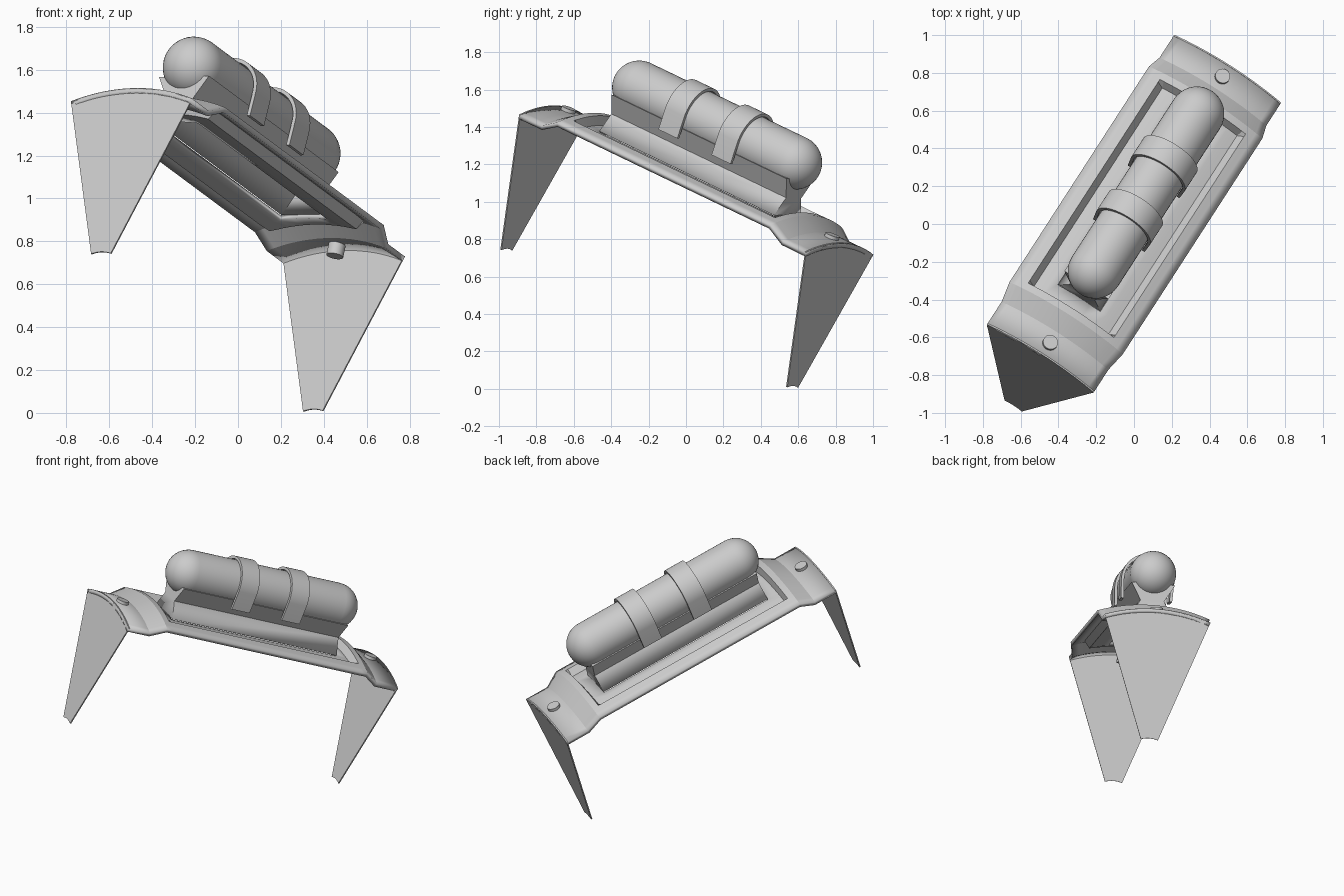
import bpy, bmesh, math
from math import sin, cos, pi, radians
from mathutils import Matrix

cube = bpy.data.objects.get("Cube")
if cube:
    bpy.data.objects.remove(cube, do_unlink=True)

grey = bpy.data.materials.new("light_grey")
grey.use_nodes = True
grey.diffuse_color = (0.6, 0.6, 0.6, 1)
grey.node_tree.nodes["Principled BSDF"].inputs["Base Color"].default_value = (0.6, 0.6, 0.6, 1)

# Parts are built along local y around the shell's axis, then tilted into place
POSE = (Matrix.Translation((-0.171, -0.245, 0.237)) @ Matrix.Rotation(radians(-32.9), 4, 'Z')
        @ Matrix.Rotation(radians(-21.96), 4, 'X') @ Matrix.Rotation(radians(-1.2), 4, 'Y'))
HALF = radians(20)
END = 0.985


def finish(name, bm, thickness=0, fix_normals=True):
    if fix_normals:
        bmesh.ops.recalc_face_normals(bm, faces=bm.faces)
    mesh = bpy.data.meshes.new(name)
    bm.to_mesh(mesh)
    bm.free()
    mesh.materials.append(grey)
    obj = bpy.data.objects.new(name, mesh)
    bpy.context.collection.objects.link(obj)
    obj.matrix_world = POSE
    if thickness:
        mod = obj.modifiers.new("thickness", 'SOLIDIFY')
        mod.thickness = thickness
        mod.offset = -1
    bpy.ops.object.select_all(action='DESELECT')
    obj.select_set(True)
    bpy.context.view_layer.objects.active = obj
    bpy.ops.object.shade_smooth_by_angle(angle=radians(28))
    return obj


def prism(name, outline, y0, y1):
    """Extrude an x/z outline along y."""
    bm = bmesh.new()
    face = bm.faces.new([bm.verts.new((x, y0, z)) for x, z in outline])
    new = bmesh.ops.extrude_face_region(bm, geom=[face])["geom"]
    bmesh.ops.translate(bm, vec=(0, y1 - y0, 0),
                        verts=[v for v in new if isinstance(v, bmesh.types.BMVert)])
    return finish(name, bm)


def mirrored(values):
    return [-v for v in reversed(values)] + values


# Arched shell with stepped ends, a stamped recess and an opening for the pedestal
def shell_radius(a, s):
    if abs(s) > 0.8:
        return 0.98
    if abs(a) < 14 and abs(s) < 0.68:
        return 0.99
    return 1.04


angles = mirrored([1.3, 3.9, 7.7, 10, 12, 13.7, 15, 17.5, 20])
stations = mirrored([0.6, 0.675, 0.692, 0.733, 0.83, END])
bm = bmesh.new()
grid = [[bm.verts.new((shell_radius(a, s) * sin(radians(a)), s, shell_radius(a, s) * cos(radians(a))))
         for s in stations] for a in angles]
for i in range(len(angles) - 1):
    for j in range(len(stations) - 1):
        a = (angles[i] + angles[i + 1]) / 2
        s = (stations[j] + stations[j + 1]) / 2
        if abs(a) < 7.7 and abs(s) < 0.6:
            continue
        bm.faces.new((grid[i][j], grid[i + 1][j], grid[i + 1][j + 1], grid[i][j + 1]))
finish("arched_shell", bm, 0.025, False)

# Wedge-shaped end plates
steps = 20
sweep = [HALF * (2 * i / steps - 1) for i in range(steps + 1)]
wedge = ([(0.981 * sin(a), 0.981 * cos(a)) for a in sweep]
         + [(0.158 * sin(a), 0.158 * cos(a)) for a in reversed(sweep)])
for side, label in ((-1, "front"), (1, "back")):
    prism(label + "_end_plate", wedge, side * (END - 0.008), side * END)

    # Round pegs through the stepped ends
    bm = bmesh.new()
    bmesh.ops.create_cone(bm, cap_ends=True, segments=24, radius1=0.04, radius2=0.04, depth=0.1,
                          matrix=Matrix.Translation((0, side * 0.905, 0.948)))
    finish(label + "_peg", bm)

# Waisted hollow pedestal, open underneath
rows = [(0.133, 0.985), (0.075, 1.086), (0.138, 1.195)]
bm = bmesh.new()
rings = [[bm.verts.new((x * w, y, z)) for x, y in ((-1, -0.6), (1, -0.6), (1, 0.6), (-1, 0.6))]
         for w, z in rows]
for low, high in zip(rings, rings[1:]):
    for k in range(4):
        n = (k + 1) % 4
        bm.faces.new((low[k], low[n], high[n], high[k]))
bm.faces.new(rings[-1])
finish("pedestal", bm, 0.006)

# Capsule tank: half-round profile spun around its long axis
TANK_Z, TANK_R, TANK_Y = 1.265, 0.145, 0.535
bm = bmesh.new()
path = []
for end in (-1, 1):
    for i in range(11):
        t = pi / 2 * (i / 10 if end < 0 else 1 - i / 10)
        path.append((0, end * (TANK_Y + TANK_R * cos(t)), TANK_Z + TANK_R * sin(t)))
verts = [bm.verts.new(p) for p in path]
edges = [bm.edges.new(pair) for pair in zip(verts, verts[1:])]
bmesh.ops.spin(bm, geom=verts + edges, cent=(0, 0, TANK_Z), axis=(0, 1, 0),
               angle=2 * pi, steps=40, use_duplicate=False)
bmesh.ops.remove_doubles(bm, verts=bm.verts, dist=0.0005)
finish("capsule_tank", bm)


# Two U-shaped straps over the tank
def u_path(r):
    arc = [(r * cos(pi * i / 28), TANK_Z + r * sin(pi * i / 28)) for i in range(29)]
    return [(r - 0.006, 1.14)] + arc + [(0.006 - r, 1.14)]


for label, y in (("front", -0.175), ("back", 0.19)):
    prism(label + "_strap", u_path(0.168) + u_path(0.15)[::-1], y - 0.065, y + 0.065)
